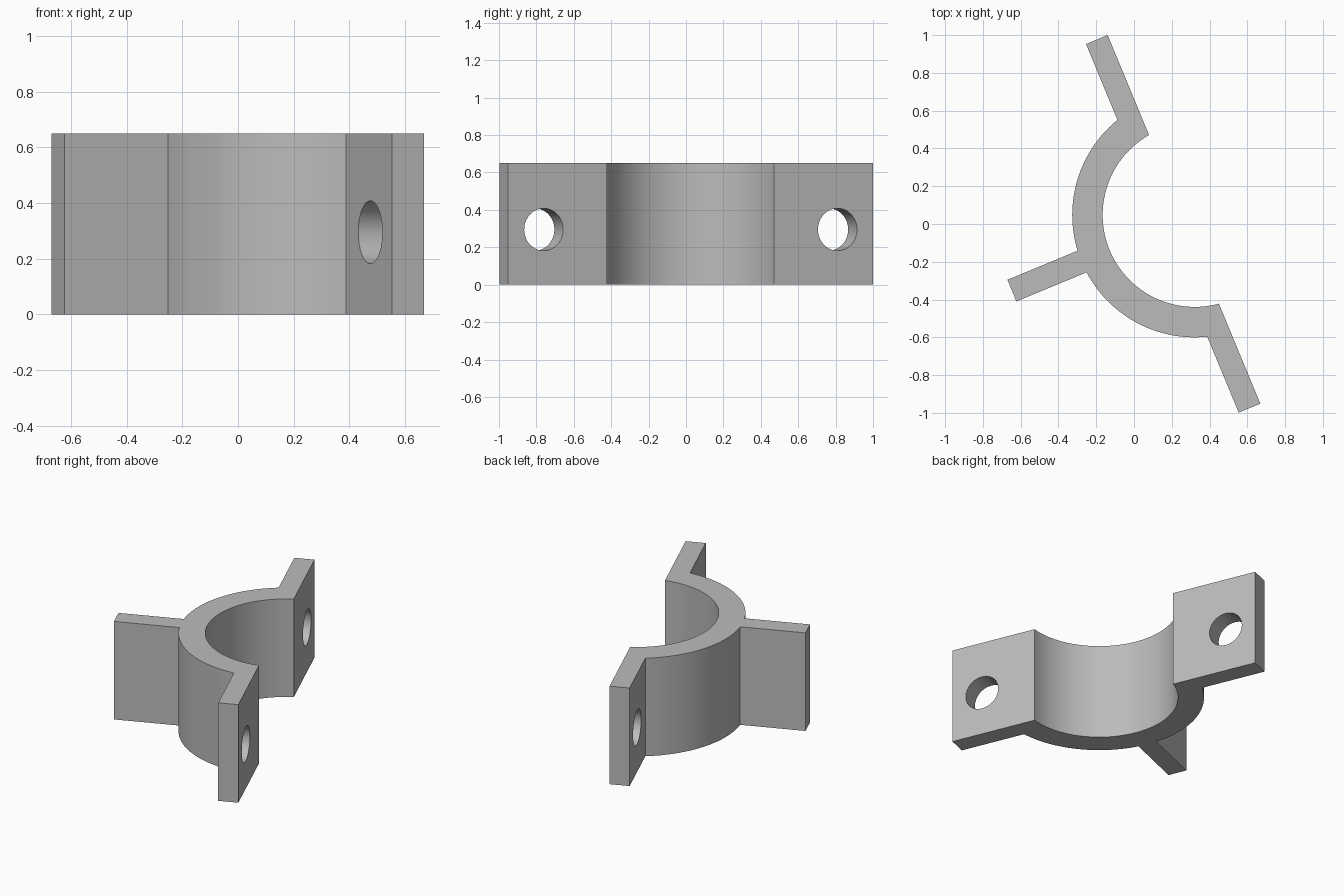
import bpy, bmesh, math

cube = bpy.data.objects.get("Cube")
if cube:
    bpy.data.objects.remove(cube, do_unlink=True)

# Main dimensions, in the bracket's own axes (x = open side, y = along the tabs)
HEIGHT = 0.65
R_OUT, R_IN = 0.648, 0.487
FACE_X, BACK_X = -0.061, -0.185     # open and rear faces of the tabs
TAB_END = 1.056
RIB_HALF, RIB_END = 0.062, -1.047
HOLE_Y, HOLE_Z, HOLE_R = 0.85, 0.295, 0.113
CENTRE, TURN = (0.321, 0.048, 0), math.radians(22.5)

grey = bpy.data.materials.new("plain grey")
grey.use_nodes = True
grey.diffuse_color = (0.5, 0.5, 0.5, 1)
grey.node_tree.nodes["Principled BSDF"].inputs["Base Color"].default_value = (0.5, 0.5, 0.5, 1)


def arc(radius, start, end, steps):
    return [(radius * math.cos(start + (end - start) * i / steps),
             radius * math.sin(start + (end - start) * i / steps))
            for i in range(steps + 1)]


# Half profile: inner arc, tab, outer arc, rib; then mirrored across the rib axis
inner = arc(R_IN, math.pi, math.acos(FACE_X / R_IN), 32)
tab = [(FACE_X, TAB_END), (BACK_X, TAB_END)]
outer = arc(R_OUT, math.acos(BACK_X / R_OUT), math.pi - math.asin(RIB_HALF / R_OUT), 28)
half = inner + tab + outer + [(RIB_END, RIB_HALF)]
outline = half + [(x, -y) for x, y in reversed(half[1:])]

# Bracket body: extruded profile
bm = bmesh.new()
base = bm.faces.new([bm.verts.new((x, y, 0)) for x, y in outline])
top = bmesh.ops.extrude_face_region(bm, geom=[base])["geom"]
bmesh.ops.translate(bm, vec=(0, 0, HEIGHT),
                    verts=[v for v in top if isinstance(v, bmesh.types.BMVert)])
bmesh.ops.recalc_face_normals(bm, faces=bm.faces)
mesh = bpy.data.meshes.new("clamp_bracket")
bm.to_mesh(mesh)
bm.free()
mesh.materials.append(grey)
bracket = bpy.data.objects.new("clamp_bracket", mesh)
bpy.context.collection.objects.link(bracket)
bpy.context.view_layer.objects.active = bracket

# Bolt holes through both tabs
for side in (1, -1):
    bpy.ops.mesh.primitive_cylinder_add(
        vertices=48, radius=HOLE_R, depth=0.4, rotation=(0, math.pi / 2, 0),
        location=((FACE_X + BACK_X) / 2, side * HOLE_Y, HOLE_Z))
    cutter = bpy.context.object
    cutter.name = "bolt_hole_cutter"
    cutter.hide_render = True
    cutter.data.materials.append(grey)
    cut = bracket.modifiers.new("bolt_hole", "BOOLEAN")
    cut.operation, cut.solver, cut.object = "DIFFERENCE", "EXACT", cutter
    bpy.context.view_layer.objects.active = bracket
    bpy.ops.object.modifier_apply(modifier=cut.name)
    bpy.data.objects.remove(cutter, do_unlink=True)

# Smooth the curved walls, keep corners crisp, and turn into place
bpy.ops.object.select_all(action="DESELECT")
bracket.select_set(True)
bpy.ops.object.shade_smooth_by_angle(angle=math.radians(25))
bracket.location = CENTRE
bracket.rotation_euler.z = TURN
